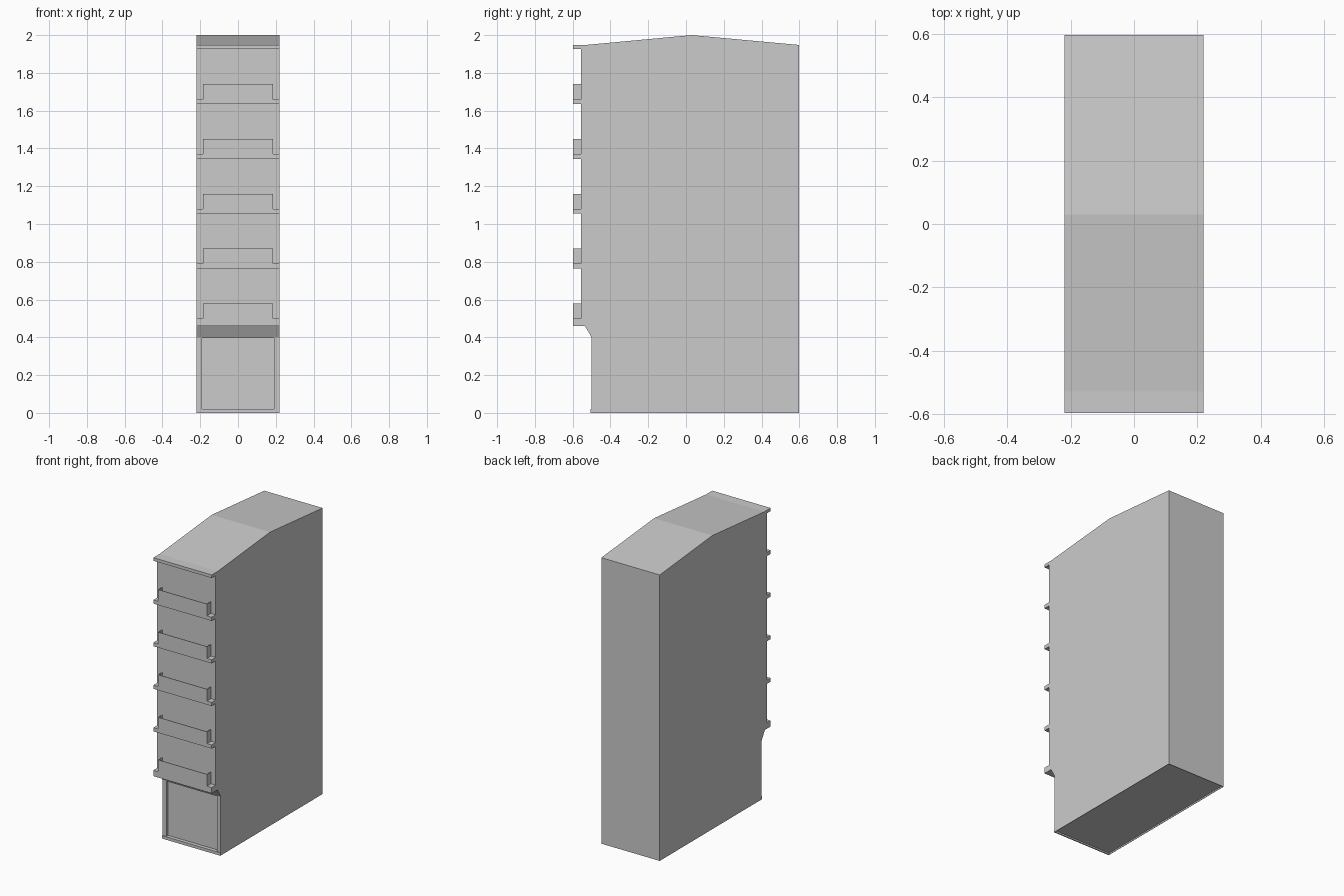
import bpy, bmesh

if "Cube" in bpy.data.objects:
    bpy.data.objects.remove(bpy.data.objects["Cube"])

HW = 0.22                      # half width of the building
FRONT, WALL, BACK = -0.597, -0.555, 0.597
SLABS = [(0.46, 0.50)] + [(0.48 + 0.29 * i - 0.005, 0.50 + 0.29 * i) for i in range(1, 5)]


def make_object(name, bm):
    bmesh.ops.recalc_face_normals(bm, faces=bm.faces)
    mesh = bpy.data.meshes.new(name)
    bm.to_mesh(mesh)
    bm.free()
    obj = bpy.data.objects.new(name, mesh)
    bpy.context.collection.objects.link(obj)
    return obj


def box(name, x0, x1, y0, y1, z0, z1):
    bm = bmesh.new()
    bmesh.ops.create_cube(bm, size=1)
    for v in bm.verts:
        v.co.x = x1 if v.co.x > 0 else x0
        v.co.y = y1 if v.co.y > 0 else y0
        v.co.z = z1 if v.co.z > 0 else z0
    return make_object(name, bm)


def prism(name, points, axis, lo, hi):
    """Extrude a closed 2D outline along x (points are y,z) or z (points are x,y)."""
    bm = bmesh.new()
    if axis == 'X':
        verts, move = [bm.verts.new((lo, a, b)) for a, b in points], (hi - lo, 0, 0)
    else:
        verts, move = [bm.verts.new((a, b, lo)) for a, b in points], (0, 0, hi - lo)
    face = bm.faces.new(verts)
    ext = bmesh.ops.extrude_face_region(bm, geom=[face], use_keep_orig=True)
    bmesh.ops.translate(bm, vec=move,
                        verts=[g for g in ext['geom'] if isinstance(g, bmesh.types.BMVert)])
    return make_object(name, bm)


# Building body: side profile with floor slabs, sloped soffit and low gable roof
profile = [(BACK, 0), (-0.50, 0), (-0.50, 0.40), (-0.535, 0.46)]
for low, high in SLABS:
    if low > 0.47:
        profile.append((WALL, low))
    profile += [(FRONT, low), (FRONT, high), (WALL, high)]
profile += [(WALL, 1.927), (FRONT, 1.927), (FRONT, 1.948), (-0.53, 1.948),
            (0.03, 2.0), (BACK, 1.948)]
body = prism("building_body", profile, 'X', -HW, HW)

# Shallow recesses: shopfront opening and underside of the building
cutters = [
    box("shopfront_cutter", -0.19, 0.19, -0.6, -0.48, 0.02, 0.396),
    box("underside_cutter", -HW + 0.003, HW - 0.003, -0.497, BACK - 0.003, -0.1, 0.01),
]
for cutter in cutters:
    mod = body.modifiers.new(cutter.name, 'BOOLEAN')
    mod.operation = 'DIFFERENCE'
    mod.solver = 'EXACT'
    mod.object = cutter
    cutter.hide_render = True
    cutter.hide_set(True)

# Sill along the foot of the shopfront
box("shopfront_sill", -HW, HW, -0.505, -0.499, 0, 0.02)

# Balcony parapets: thin U-shaped panels standing on each slab
R, T = 0.185, 0.004
outline = [(-R, WALL), (-R, FRONT), (R, FRONT), (R, WALL),
           (R - T, WALL), (R - T, FRONT + T), (-R + T, FRONT + T), (-R + T, WALL)]
for i, (low, high) in enumerate(SLABS, 1):
    prism(f"balcony_parapet_{i}", outline, 'Z', high, high + 0.08)
